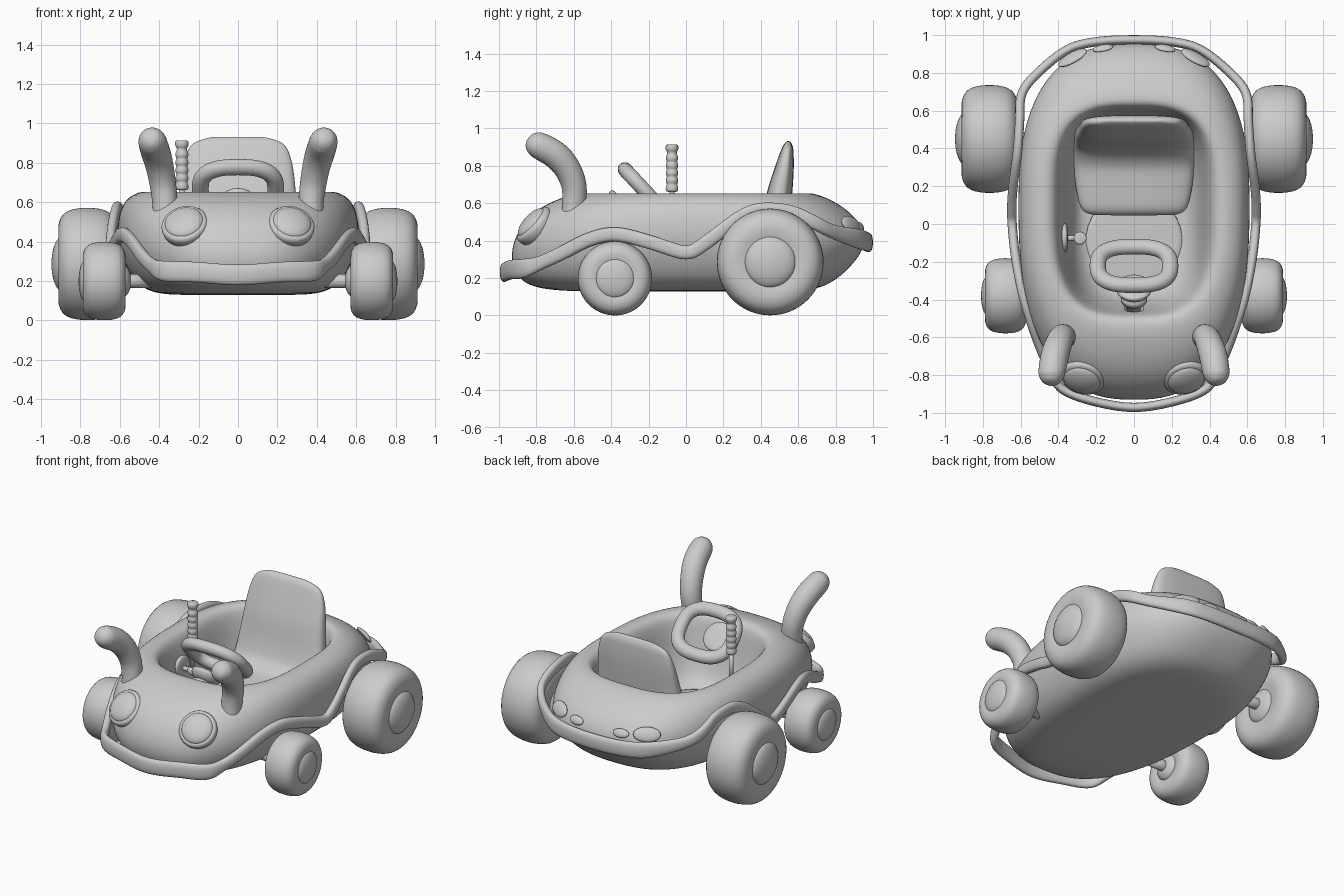
import bpy, bmesh, math
from mathutils import Vector as V

if "Cube" in bpy.data.objects:
    bpy.data.objects.remove(bpy.data.objects["Cube"])

X, Y, Z = V((1, 0, 0)), V((0, 1, 0)), V((0, 0, 1))


def loft(name, rings, closed=False, mirror=False, subdiv=1):
    """Skin a list of equal-length point rings."""
    bm = bmesh.new()
    vs = [[bm.verts.new(p) for p in r] for r in rings]
    n = len(vs[0])
    for i in range(len(vs) if closed else len(vs) - 1):
        a, b = vs[i], vs[(i + 1) % len(vs)]
        for j in range(n):
            k = (j + 1) % n
            bm.faces.new((a[j], a[k], b[k], b[j]))
    if not closed:
        bm.faces.new(vs[0])
        bm.faces.new(vs[-1])
    bmesh.ops.recalc_face_normals(bm, faces=bm.faces)
    me = bpy.data.meshes.new(name)
    bm.to_mesh(me)
    bm.free()
    for p in me.polygons:
        p.use_smooth = True
    ob = bpy.data.objects.new(name, me)
    bpy.context.collection.objects.link(ob)
    if mirror:
        m = ob.modifiers.new("mirror", 'MIRROR')
        m.use_mirror_merge = False
    if subdiv:
        s = ob.modifiers.new("smooth", 'SUBSURF')
        s.levels = s.render_levels = subdiv
    return ob


def oval(n, seg):
    """Unit superellipse points."""
    f = lambda c: math.copysign(abs(c) ** (2 / n), c)
    return [(f(math.cos(t)), f(math.sin(t)))
            for t in (2 * math.pi * (i + .5) / seg for i in range(seg))]


def spline(pts, closed, k):
    """Catmull-Rom through points of any dimension."""
    p, n = [V(q) for q in pts], len(pts)
    get = (lambda i: p[i % n]) if closed else (lambda i: p[max(0, min(n - 1, i))])
    out = []
    for i in range(n if closed else n - 1):
        a, b, c, d = (get(i + o) for o in (-1, 0, 1, 2))
        for t in (j / k for j in range(k)):
            out.append(.5 * (2 * b + (c - a) * t + (2 * a - 5 * b + 4 * c - d) * t ** 2
                             + (3 * b - a - 3 * c + d) * t ** 3))
    return out if closed else out + [p[-1]]


def sweep(name, pts, ref, n=2, closed=False, k=4, seg=16, **kw):
    """Sweep an oval along points (x, y, z, thickness, size along ref)."""
    path = spline(pts, closed, k)
    m, rings = len(path), []
    for i, q in enumerate(path):
        lo, hi = ((i - 1) % m, (i + 1) % m) if closed else (max(i - 1, 0), min(i + 1, m - 1))
        t = (V(path[hi][:3]) - V(path[lo][:3])).normalized()
        u = t.cross(ref).normalized()
        w = u.cross(t)
        a, b = max(q[3], .002), max(q[4], .002)
        rings.append([V(q[:3]) + u * a * c + w * b * s for c, s in oval(n, seg)])
    return loft(name, rings, closed, **kw)


def lathe(name, prof, org, axis, wide=1, seg=32, **kw):
    """Revolve (height, radius) pairs about an axis; wide stretches it sideways."""
    axis = V(axis).normalized()
    u = axis.cross(X if abs(axis.z) > .95 else Z).normalized()
    w = u.cross(axis)
    return loft(name, [[V(org) + axis * h + (u * c * wide + w * s) * r for c, s in oval(2, seg)]
                       for h, r in prof], **kw)


def dome(r, h):
    return [(-h * .5, r)] + [(h * math.sin(t), r * math.cos(t) + .001)
                             for t in (i * math.pi / 12 for i in range(7))]


# Body tub: (z, front y, back y, half width, squareness), outside up then down into the cockpit
tub = [(.128, -.52, .5, .27, 2.6), (.132, -.68, .63, .38, 2.6), (.15, -.82, .73, .46, 2.6),
       (.2, -.905, .82, .53, 2.6), (.3, -.94, .92, .585, 2.6), (.4, -.925, .97, .614, 2.6),
       (.5, -.87, .93, .614, 2.6), (.58, -.78, .845, .593, 2.6), (.63, -.67, .755, .553, 2.7),
       (.657, -.56, .67, .49, 2.8), (.648, -.50, .63, .435, 3), (.6, -.475, .61, .40, 3.2),
       (.45, -.45, .59, .37, 3.2), (.3, -.41, .55, .34, 3), (.22, -.36, .45, .29, 2.6),
       (.205, -.28, .35, .22, 2.3)]
rings = []
for z, f, b, hw, n in tub:
    yc = .1
    rings.append([V((hw * c, yc + s * ((b - yc) if s > 0 else (yc - f)), z)) for c, s in oval(n, 48)])
loft("body_tub", rings, subdiv=2)

# Wavy bumper rail around the body
half = [(0, -.972, .23), (.22, -.937, .245), (.38, -.875, .25), (.44, -.78, .28), (.495, -.66, .335),
        (.545, -.52, .405), (.59, -.37, .435), (.628, -.17, .385), (.645, 0, .335), (.647, .1, .385),
        (.64, .2, .46), (.627, .3, .53), (.615, .4, .565), (.605, .55, .555), (.597, .68, .5),
        (.53, .78, .45), (.36, .92, .41), (.2, .965, .395), (0, .975, .39)]
loop = half + [(-x, y, z) for x, y, z in half[-2:0:-1]]
sweep("bumper_rail", [(x, y, z, .025, .053 if abs(y) > .8 else .038) for x, y, z in loop],
      Z, closed=True, n=2.4)

# Wheels: rounded tyre, hub caps both sides, stub axle
side = [(.84, .2), (.92, .42), (1, .6), (.98, .73), (.88, .86), (.68, .95), (.36, .992)]
tyre = [(-h, r) for h, r in side] + [(0, 1.005)] + side[::-1]
for tag, cx, y, R, w, hub, out in (("front", .68, -.38, .2, .11, .107, .81),
                                   ("rear", .765, .45, .287, .15, .14, .948)):
    c = (cx, y, R - .001)
    lathe(tag + "_tyre", [(h * w, r * R) for h, r in tyre], c, X, mirror=True)
    lathe(tag + "_hub_cap", dome(hub, out - cx - w * .85), (cx + w * .85, y, c[2]), X, mirror=True)
    lathe(tag + "_inner_hub", dome(hub * .8, .05), (cx - w * .8, y, c[2]), -X, mirror=True)
    lathe(tag + "_axle", [(0, .035), (cx - .42, .035)], (.42, y, c[2]), X, mirror=True, subdiv=0)

# Curved horns on the bonnet
horn = [(.368, -.605, .52, .066), (.372, -.597, .61, .066), (.383, -.6, .7, .069), (.40, -.637, .79, .073),
        (.42, -.7, .86, .076), (.435, -.785, .908, .073), (.439, -.82, .924, .06),
        (.441, -.842, .934, .036), (.442, -.85, .938, .002)]
sweep("horn", [p + (p[3],) for p in horn], X, mirror=True)

# Headlights with rim and lens, and two pairs of tail lights
aim = V((.2, -.72, .66)).normalized()
spot = V((.268, -.803, .475))
lathe("headlight_rim", [(-.07, .085), (-.03, .115), (.015, .123), (.035, .115), (.04, .09), (.035, .04)],
      spot, aim, mirror=True)
lathe("headlight_lens", dome(.1, .04), spot + aim * .03, aim, mirror=True)
lathe("tail_light_outer", dome(.047, .02), (.325, .88, .49), (.42, .75, .5), wide=1.8, mirror=True)
lathe("tail_light_inner", dome(.028, .016), (.165, .93, .475), (.15, .85, .5), wide=1.9, mirror=True)

# Seat: one curved cushion from base to backrest (y, z, thickness, half width)
seat = [(.05, .26, .02, .22), (.08, .265, .06, .28), (.2, .27, .075, .31), (.33, .29, .08, .32),
        (.43, .37, .08, .32), (.475, .5, .075, .312), (.5, .65, .068, .295), (.525, .78, .052, .28),
        (.54, .87, .036, .252), (.546, .908, .025, .21), (.55, .932, .008, .13)]
sweep("seat", [(0, *p) for p in seat], X, n=3, seg=32, k=3)

# Round floor pad
lathe("floor_pad", [(0, .27), (.012, .265), (.016, .2), (.018, .05)], (0, -.09, .21), Z)

# Steering wheel: rounded rectangular ring, boss and column
nrm = V((0, .73, .68)).normalized()
up = nrm.cross(X).normalized()
mid = V((0, -.222, .668))
sweep("steering_wheel", [tuple(mid + X * .192 * c + up * .15 * s) + (.044, .04)
                         for c, s in oval(2.7, 16)], nrm, closed=True)
boss = V((0, -.335, .6))
lathe("steering_boss", [(-.06, .05), (-.03, .09), (0, .1), (.01, .09), (.012, .03)], boss, nrm)
lathe("steering_column", [(0, .05), (.05, .05), (.06, .07), (.09, .07), (.1, .05), (.2, .05)],
      boss, -nrm, subdiv=0)

# Hand lever with beaded grip on a wall pivot
lx, ly = -.285, -.075
grip = [(.0, .02), (.004, .032)]
for i in range(5):
    grip += [(.012 + i * .04, .034), (.03 + i * .04, .034), (.042 + i * .04, .025)]
grip += [(.218, .026), (.222, .035), (.25, .035), (.254, .03)]
lathe("lever_grip", grip, (lx, ly, .66), Z, seg=24)
lathe("lever_stick", [(0, .014), (.24, .014)], (lx, ly, .44), Z, subdiv=0)
lathe("lever_knuckle", [(-.035, .005), (-.03, .02), (0, .036), (.03, .02), (.035, .005)], (lx, ly, .45), X)
lathe("lever_pivot_rod", [(0, .015), (.09, .015)], (-.375, ly, .45), X, subdiv=0)
lathe("lever_pivot_disc", [(-.02, .06), (-.01, .08), (.01, .08), (.018, .06)], (-.368, ly, .45), X)
